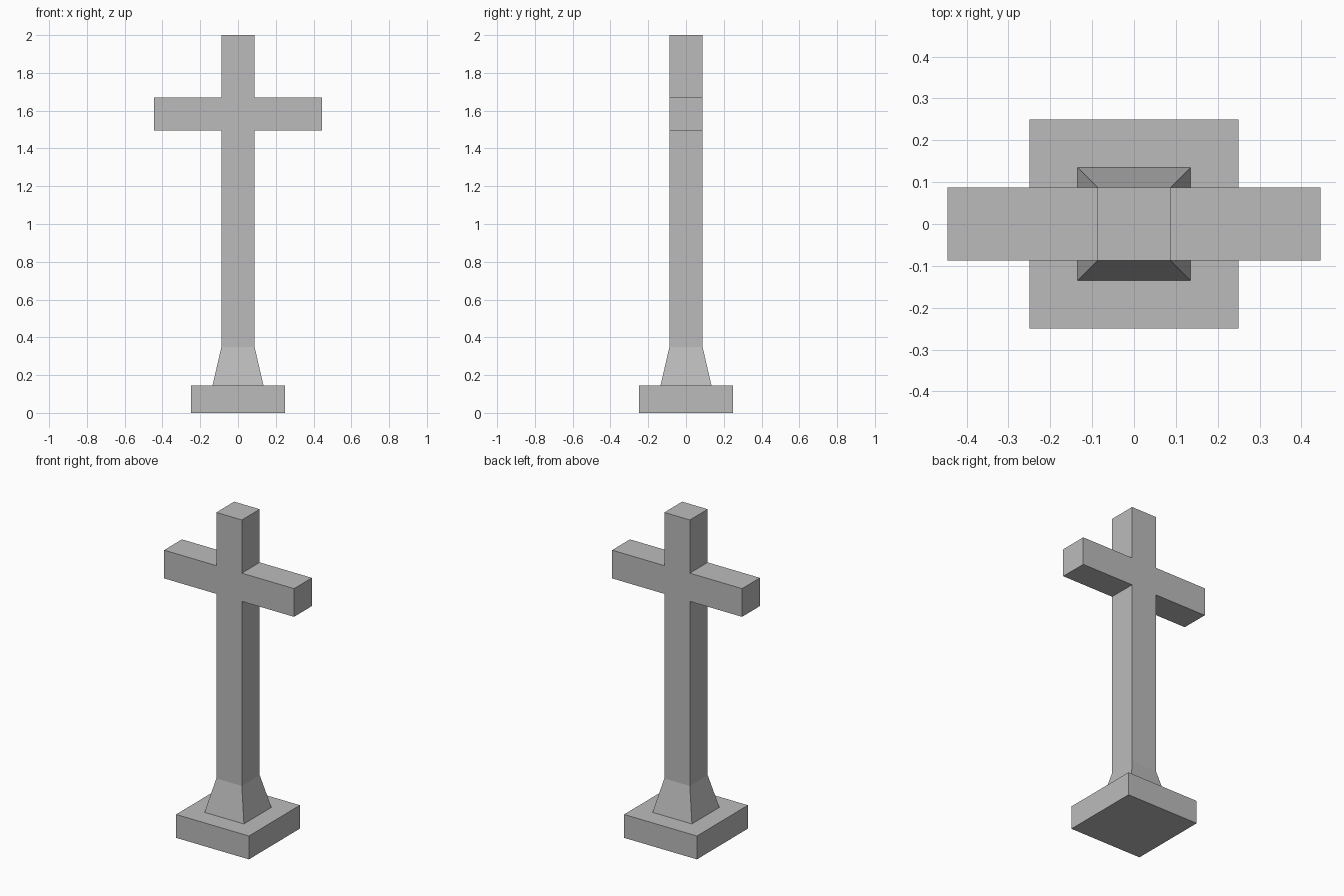
import bpy
import bmesh

cube = bpy.data.objects.get("Cube")
if cube:
    bpy.data.objects.remove(cube, do_unlink=True)

stone = bpy.data.materials.new("grey stone")
stone.use_nodes = True
colour = (0.5, 0.5, 0.5, 1)
stone.diffuse_color = colour
stone.node_tree.nodes["Principled BSDF"].inputs["Base Color"].default_value = colour

HALF = 0.0875            # half thickness of shaft and arms
PLINTH_TOP, FLARE_TOP = 0.145, 0.35
ARM_LOW, ARM_HIGH, ARM_END, TOP = 1.495, 1.67, 0.446, 2.0


def add_part(name, bm):
    bmesh.ops.recalc_face_normals(bm, faces=bm.faces)
    mesh = bpy.data.meshes.new(name)
    bm.to_mesh(mesh)
    bm.free()
    mesh.materials.append(stone)
    obj = bpy.data.objects.new(name, mesh)
    bpy.context.collection.objects.link(obj)


def square_block(name, low, high, half_low, half_high):
    """Square block whose sides may taper towards the top."""
    bm = bmesh.new()
    bmesh.ops.create_cube(bm, size=2)
    for v in bm.verts:
        upper = v.co.z > 0
        half = half_high if upper else half_low
        v.co = (v.co.x * half, v.co.y * half, high if upper else low)
    add_part(name, bm)


# Plinth and tapered foot
square_block("plinth", 0, PLINTH_TOP, 0.25, 0.25)
square_block("tapered_foot", PLINTH_TOP, FLARE_TOP, 0.135, HALF)

# Shaft and arms: one mirrored outline, extruded front to back
side = [(HALF, FLARE_TOP), (HALF, ARM_LOW), (ARM_END, ARM_LOW),
        (ARM_END, ARM_HIGH), (HALF, ARM_HIGH), (HALF, TOP)]
outline = side + [(-x, z) for x, z in reversed(side)]
bm = bmesh.new()
front = bm.faces.new([bm.verts.new((x, -HALF, z)) for x, z in outline])
back = bmesh.ops.extrude_face_region(bm, geom=[front], use_keep_orig=True)
for item in back["geom"]:
    if isinstance(item, bmesh.types.BMVert):
        item.co.y = HALF
add_part("shaft_and_arms", bm)
